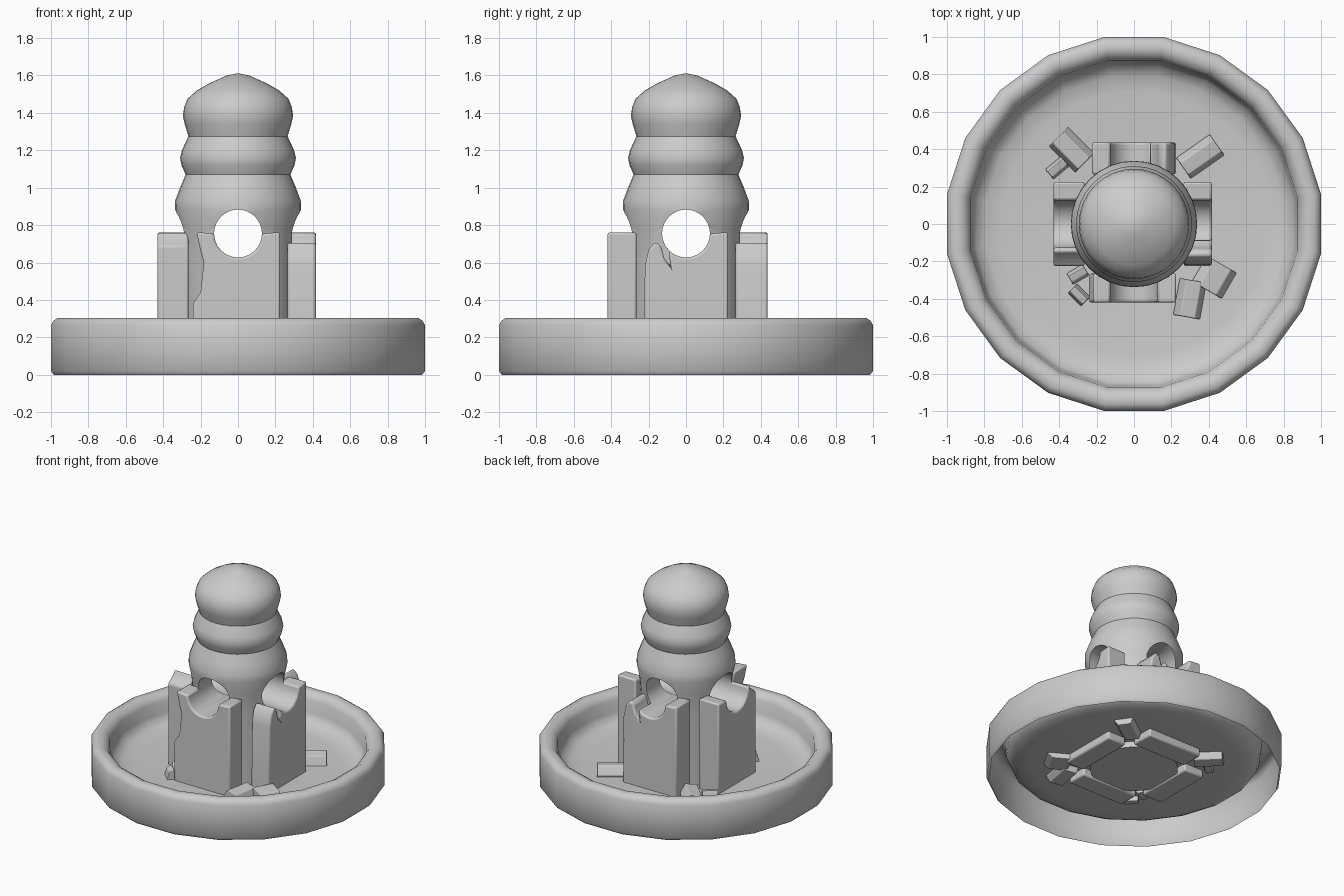
import bpy, bmesh
from math import pi, sin, cos, radians
from mathutils import Matrix, Vector

if "Cube" in bpy.data.objects:
    bpy.data.objects.remove(bpy.data.objects["Cube"])


def finish(name, bm, smooth=None, bevel=0.0):
    me = bpy.data.meshes.new(name)
    bm.to_mesh(me)
    bm.free()
    ob = bpy.data.objects.new(name, me)
    bpy.context.collection.objects.link(ob)
    if bevel:
        m = ob.modifiers.new("bevel", 'BEVEL')
        m.width, m.segments = bevel, 2
        m.limit_method, m.angle_limit = 'ANGLE', radians(40)
    if smooth:
        smooth_shade(ob, smooth)
    return ob


def smooth_shade(ob, angle):
    bpy.ops.object.select_all(action='DESELECT')
    ob.select_set(True)
    bpy.context.view_layer.objects.active = ob
    bpy.ops.object.shade_smooth_by_angle(angle=radians(angle))


def lathe(profile, n, offset=0.0):
    """Spin an (r, z) profile round z; profile runs up the outside."""
    bm = bmesh.new()
    rings = [[bm.verts.new((r * cos(2 * pi * (i + offset) / n),
                            r * sin(2 * pi * (i + offset) / n), z)) for i in range(n)]
             for r, z in profile]
    for a, b in zip(rings, rings[1:]):
        for i in range(n):
            j = (i + 1) % n
            bm.faces.new((a[i], a[j], b[j], b[i]))
    bmesh.ops.remove_doubles(bm, verts=bm.verts, dist=1e-5)
    return bm


# Basin: one open sheet, 20 sides, flats on the axes
k = 1 / cos(pi / 20)
basin = [(0.985, 0.0), (1.0, 0.02), (1.0, 0.265), (0.985, 0.29), (0.965, 0.303), (0.925, 0.303),
         (0.895, 0.285), (0.875, 0.255), (0.865, 0.17), (0.845, 0.125), (0.79, 0.095),
         (0.7, 0.085), (0.0, 0.085)]
finish("basin", lathe([(r * k, z) for r, z in basin], 20, 0.5), smooth=40)

# Turned column with two crossing round tunnels
column = [(0, 0.04), (0.3, 0.04), (0.305, 0.6), (0.318, 0.78), (0.338, 0.88), (0.336, 0.93),
          (0.31, 1.0), (0.28, 1.07), (0.302, 1.12), (0.31, 1.16), (0.3, 1.2), (0.265, 1.275),
          (0.285, 1.34), (0.295, 1.385), (0.288, 1.43), (0.27, 1.475), (0.22, 1.52),
          (0.15, 1.56), (0.06, 1.6), (0, 1.612)]
col = finish("column", lathe(column, 32))
HOLE_Z, HOLE_R = 0.755, 0.128
for rot in ((pi / 2, 0, 0), (0, pi / 2, 0)):
    bpy.ops.mesh.primitive_cylinder_add(vertices=32, radius=HOLE_R, depth=1.2,
                                        location=(0, 0, HOLE_Z), rotation=rot)
    cutter = bpy.context.object
    cutter.hide_render = True
    m = col.modifiers.new("tunnel", 'BOOLEAN')
    m.operation, m.solver, m.object = 'DIFFERENCE', 'EXACT', cutter
    bpy.context.view_layer.objects.active = col
    bpy.ops.object.modifier_apply(modifier=m.name)
    bpy.data.objects.remove(cutter)
smooth_shade(col, 35)


# Four broken slabs round the column, each notched by its tunnel
def slab(name, turn, outer, left, right):
    """left/right: edge points (u, z), both listed from bottom to top."""
    arc = [(HOLE_R * cos(a), HOLE_Z + HOLE_R * sin(a))
           for a in [-pi * i / 12 for i in range(13)]]
    arc = [p for p in arc if -0.1 < p[0] or left[-1][0] < -0.14]
    arc = [p for p in arc if p[0] < 0.1 or right[-1][0] > 0.14]
    outline = right + arc + left[::-1]
    bm = bmesh.new()
    f = bm.faces.new([bm.verts.new((u, -outer, z)) for u, z in outline])
    ext = bmesh.ops.extrude_face_region(bm, geom=[f])
    moved = [v for v in ext["geom"] if isinstance(v, bmesh.types.BMVert)]
    bmesh.ops.translate(bm, verts=moved, vec=(0, outer - 0.265, 0))
    bmesh.ops.recalc_face_normals(bm, faces=bm.faces)
    bmesh.ops.rotate(bm, verts=bm.verts, cent=(0, 0, 0), matrix=Matrix.Rotation(turn, 3, 'Z'))
    finish(name, bm, smooth=35, bevel=0.012)


whole_l = [(-0.225, 0.03), (-0.225, 0.762)]
whole_r = [(0.225, 0.03), (0.225, 0.762)]
notch_l = [(-0.225, 0.03), (-0.22, 0.58), (-0.2, 0.67), (-0.165, 0.71), (-0.135, 0.69),
           (-0.115, 0.62), (-0.085, 0.585)]
crack_l = [(-0.24, 0.03), (-0.24, 0.38), (-0.2, 0.44), (-0.19, 0.54), (-0.183, 0.6),
           (-0.2, 0.66), (-0.222, 0.762)]
chip_l = [(-0.225, 0.03), (-0.225, 0.69), (-0.16, 0.74), (-0.15, 0.762)]
slab("front_slab", 0, 0.42, crack_l, whole_r)
slab("right_slab", pi / 2, 0.417, notch_l, whole_r)
slab("back_slab", pi, 0.437, notch_l, whole_r)
chip_r = [(-u, z) for u, z in chip_l]
slab("left_slab", -pi / 2, 0.43, whole_l, chip_r)


# Fallen rubble: x, y, length, width, height, turn in degrees
rubble = [(0.355, 0.36, 0.22, 0.14, 0.09, 35), (-0.335, 0.395, 0.2, 0.15, 0.1, -45),
          (-0.41, 0.3, 0.11, 0.07, 0.06, 40), (-0.3, -0.27, 0.1, 0.07, 0.06, 30),
          (-0.295, -0.38, 0.1, 0.07, 0.07, -45), (0.3, -0.4, 0.2, 0.15, 0.1, 80),
          (0.43, -0.285, 0.16, 0.19, 0.08, 60)]
for n, (x, y, l, w, h, a) in enumerate(rubble):
    bm = bmesh.new()
    section = [(-.5, -.2), (-.3, -.5), (.35, -.5), (.5, 0), (.25, .5), (-.3, .4)]
    ends = [[bm.verts.new((s * l / 2, p * w, q * (h + 0.03))) for p, q in section]
            for s in (-1, 1)]
    bm.faces.new(ends[0])
    bm.faces.new(ends[1])
    for i in range(6):
        j = (i + 1) % 6
        bm.faces.new((ends[0][i], ends[0][j], ends[1][j], ends[1][i]))
    bmesh.ops.recalc_face_normals(bm, faces=bm.faces)
    ob = finish(f"rubble_{n + 1}", bm, bevel=0.006)
    ob.location = Vector((x, y, 0.1))
    ob.rotation_euler.z = radians(a)
